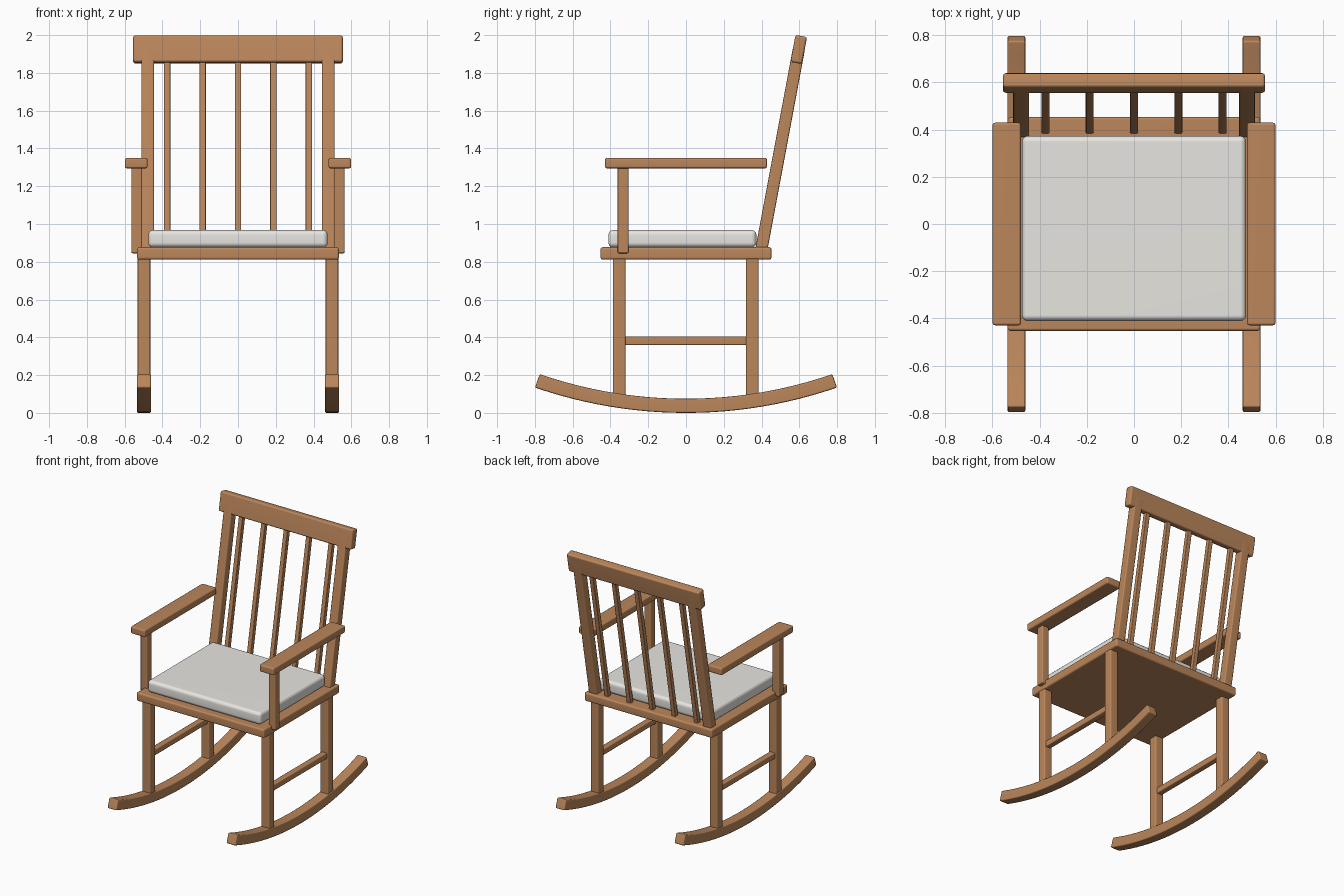
import bpy, bmesh, math
from mathutils import Matrix, Vector

if "Cube" in bpy.data.objects:
    bpy.data.objects.remove(bpy.data.objects["Cube"])


def material(name, color):
    m = bpy.data.materials.new(name)
    m.diffuse_color = color
    m.use_nodes = True
    m.node_tree.nodes["Principled BSDF"].inputs["Base Color"].default_value = m.diffuse_color
    return m


WOOD = material("wood", (0.50, 0.24, 0.105, 1))
FABRIC = material("fabric", (0.80, 0.79, 0.75, 1))
TILT = math.atan(0.187)  # backward lean of the backrest


def finish(name, bm, mat, bevel, segments=2):
    """Round the sharp edges and make the object."""
    bmesh.ops.recalc_face_normals(bm, faces=bm.faces[:])
    edges = [e for e in bm.edges if e.calc_face_angle(0) > math.radians(40)]
    bmesh.ops.bevel(bm, geom=edges, offset=bevel, segments=segments,
                    profile=0.5, affect='EDGES', clamp_overlap=True)
    me = bpy.data.meshes.new(name)
    bm.to_mesh(me)
    bm.free()
    me.materials.append(mat)
    me.shade_smooth()
    me.set_sharp_from_angle(angle=math.radians(50))
    ob = bpy.data.objects.new(name, me)
    bpy.context.collection.objects.link(ob)
    ob.modifiers.new("even_shading", 'WEIGHTED_NORMAL').keep_sharp = True
    return ob


def box(name, center, size, mat=WOOD, bevel=0.008, tilt=0.0, segments=2):
    bm = bmesh.new()
    bmesh.ops.create_cube(bm, size=1, matrix=Matrix.Diagonal((*size, 1)))
    ob = finish(name, bm, mat, bevel, segments)
    ob.location = center
    ob.rotation_euler.x = -tilt
    return ob


def back_bar(name, x, width, depth, z0, z1):
    """Leaning bar running between two heights in the backrest plane."""
    z = (z0 + z1) / 2
    y = 0.40 + (z - 0.87) * math.tan(TILT)
    box(name, (x, y, z), (width, depth, (z1 - z0) / math.cos(TILT)),
        bevel=min(0.008, width * 0.15), tilt=TILT)


def rocker(name, x):
    """Curved runner: an arc band extruded sideways."""
    radius, half, width, steps = 2.41, math.radians(19.06), 0.076, 24
    bm = bmesh.new()
    rings = []
    for i in range(steps + 1):
        a = -half + 2 * half * i / steps
        ring = []
        for dx, r in ((-1, radius + 0.0375), (1, radius + 0.0375),
                      (1, radius - 0.0375), (-1, radius - 0.0375)):
            ring.append(bm.verts.new((x + dx * width / 2, r * math.sin(a),
                                      radius + 0.0375 - r * math.cos(a))))
        rings.append(ring)
    for a, b in zip(rings, rings[1:]):
        for k in range(4):
            n = (k + 1) % 4
            bm.faces.new((a[k], a[n], b[n], b[k]))
    bm.faces.new(rings[0])
    bm.faces.new(rings[-1])
    finish(name, bm, WOOD, 0.008)


# Seat board and cushion
box("seat", (0, 0, 0.844), (1.07, 0.906, 0.066), bevel=0.012)
box("cushion", (0, -0.019, 0.922), (0.95, 0.784, 0.092), FABRIC, 0.025, segments=3)

# Mirrored side parts
for side, s in (("left", -1), ("right", 1)):
    rocker(f"{side}_rocker", s * 0.498)
    box(f"{side}_front_leg", (s * 0.498, -0.354, 0.455), (0.067, 0.067, 0.75))
    box(f"{side}_back_leg", (s * 0.498, 0.351, 0.455), (0.067, 0.067, 0.75))
    box(f"{side}_stretcher", (s * 0.498, 0, 0.382), (0.045, 0.66, 0.045), bevel=0.006)
    box(f"{side}_arm_post", (s * 0.536, -0.333, 1.075), (0.058, 0.058, 0.46))
    box(f"{side}_armrest", (s * 0.539, 0, 1.322), (0.12, 0.858, 0.055), bevel=0.01)
    back_bar(f"{side}_back_post", s * 0.478, 0.068, 0.064, 0.855, 1.93)

# Spindles and top rail
for i in range(5):
    back_bar(f"spindle_{i + 1}", (i - 2) * 0.1875, 0.034, 0.034, 0.86, 1.90)
box("top_rail", (0, 0.597, 1.924), (1.11, 0.062, 0.145), bevel=0.012, tilt=TILT)
